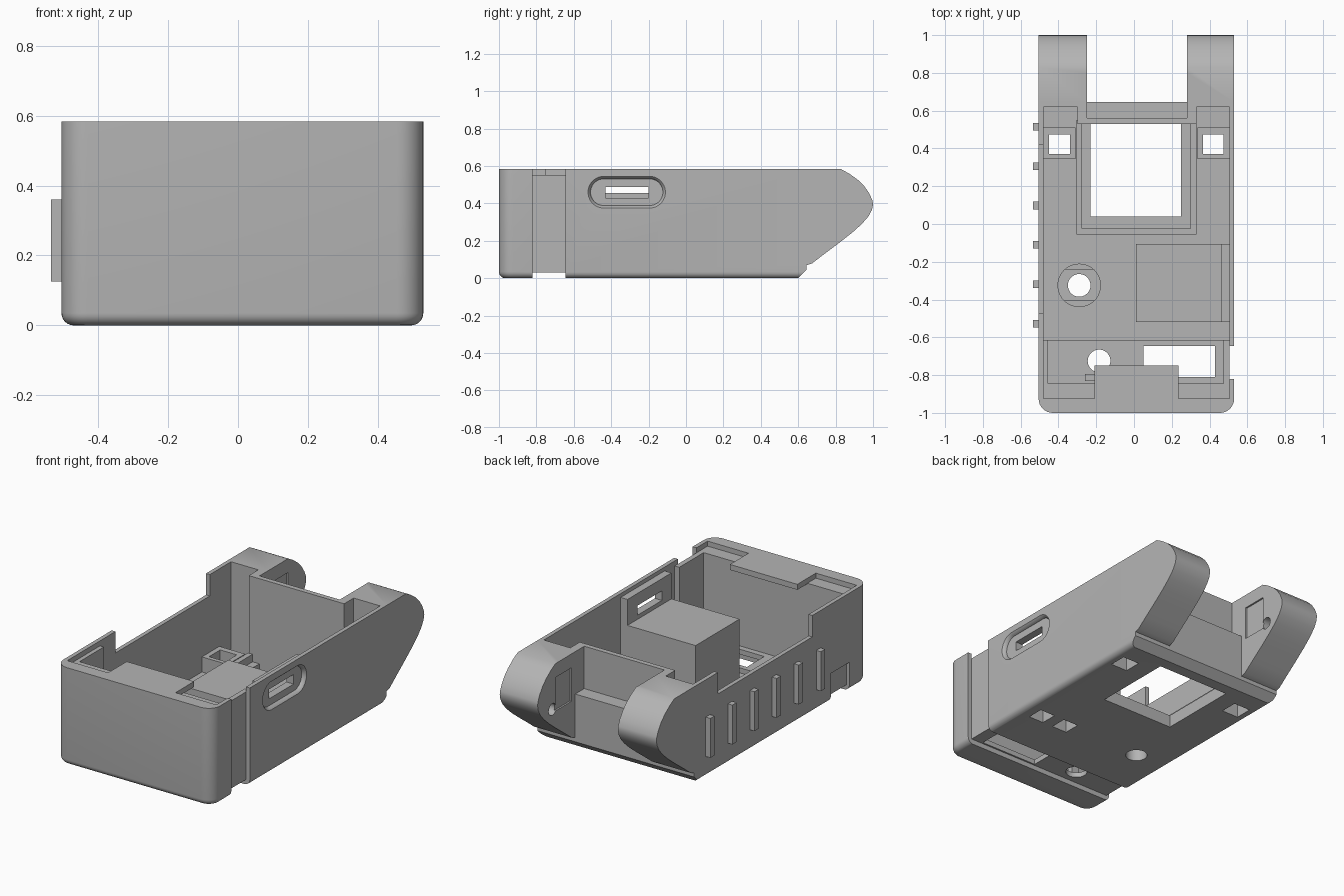
import bpy, bmesh, math
from mathutils import Matrix

if "Cube" in bpy.data.objects:
    bpy.data.objects.remove(bpy.data.objects["Cube"])

GREY = bpy.data.materials.new("plain grey")
GREY.diffuse_color = (0.46, 0.46, 0.46, 1)
GREY.use_nodes = True
GREY.node_tree.nodes["Principled BSDF"].inputs["Base Color"].default_value = GREY.diffuse_color


def make(name, bm):
    bmesh.ops.recalc_face_normals(bm, faces=bm.faces[:])
    me = bpy.data.meshes.new(name)
    bm.to_mesh(me)
    bm.free()
    me.materials.append(GREY)
    ob = bpy.data.objects.new(name, me)
    bpy.context.collection.objects.link(ob)
    return ob


def box(name, x0, x1, y0, y1, z0, z1):
    bm = bmesh.new()
    bmesh.ops.create_cube(bm, size=1)
    for v in bm.verts:
        v.co = ((x0, x1)[v.co.x > 0], (y0, y1)[v.co.y > 0], (z0, z1)[v.co.z > 0])
    return make(name, bm)


def cyl(name, x, y, z0, z1, r0, r1=None):
    bm = bmesh.new()
    bmesh.ops.create_cone(bm, cap_ends=True, segments=40, radius1=r0,
                          radius2=r1 or r0, depth=z1 - z0,
                          matrix=Matrix.Translation((x, y, (z0 + z1) / 2)))
    return make(name, bm)


def loft(name, rings):
    """Solid through matching rings of points."""
    bm = bmesh.new()
    vs = [[bm.verts.new(p) for p in ring] for ring in rings]
    bm.faces.new(vs[0])
    bm.faces.new(vs[-1])
    n = len(vs[0])
    for a, b in zip(vs, vs[1:]):
        for i in range(n):
            bm.faces.new((a[i], a[(i + 1) % n], b[(i + 1) % n], b[i]))
    return make(name, bm)


def boolean(ob, others, op='DIFFERENCE'):
    """Apply booleans and remove the helper objects."""
    for o in others:
        o.hide_render = True
        m = ob.modifiers.new("cut", 'BOOLEAN')
        m.object, m.operation, m.solver = o, op, 'EXACT'
        bpy.context.view_layer.update()
        dg = bpy.context.evaluated_depsgraph_get()
        me = bpy.data.meshes.new_from_object(ob.evaluated_get(dg))
        ob.modifiers.clear()
        ob.data = me
        bpy.data.objects.remove(o)


X0, X1, TOP = -0.505, 0.53, 0.583

# outer case block, rounded front corners and bottom edges
case = box("case", X0, X1, -1, 0.645, 0, TOP)
bm = bmesh.new()
bm.from_mesh(case.data)
front = [e for e in bm.edges if all(v.co.y < -0.9 for v in e.verts)
         and abs(e.verts[0].co.z - e.verts[1].co.z) > 0.1]
bmesh.ops.bevel(bm, geom=front, offset=0.075, segments=8, affect='EDGES', profile=0.5)
low = [e for e in bm.edges if all(v.co.z < 0.001 for v in e.verts)
       and not all(v.co.y > 0.6 for v in e.verts)]
bmesh.ops.bevel(bm, geom=low, offset=0.035, segments=6, affect='EDGES', profile=0.5)
bm.to_mesh(case.data)
bm.free()

# rear chamfer under the case
wedge = [(0.6, -0.01), (0.7, -0.01), (0.7, 0.07), (0.645, 0.045), (0.6, 0.0)]
boolean(case, [loft("wedge", [[(x, y, z) for y, z in wedge] for x in (-0.6, 0.6)])])

# rear ears with a rounded nose
nose = [(0.61, TOP), (0.83, TOP), (0.875, 0.558), (0.92, 0.525), (0.955, 0.49),
        (0.982, 0.45), (0.997, 0.415), (1, 0.395), (0.994, 0.365), (0.975, 0.33),
        (0.94, 0.29), (0.89, 0.245), (0.82, 0.19), (0.74, 0.13), (0.675, 0.08),
        (0.645, 0.07), (0.61, 0.07)]
ears = [loft("ear", [[(x, y, z) for y, z in nose] for x in pair])
        for pair in ((X0, -0.25), (0.28, X1))]
boolean(case, ears, 'UNION')

# cavities: main bay, side bays, front bay, lid recess, rear saddle, low left wall
boolean(case, [
    box("c", -0.48, 0.505, -0.615, 0.53, 0.03, 1),
    box("c", -0.48, -0.30, 0.5, 0.62, 0.03, 1),
    box("c", 0.33, 0.505, 0.5, 0.62, 0.03, 1),
    box("c", -0.455, 0.475, -0.845, -0.60, 0.06, 1),
    box("c", -0.48, 0.505, -0.925, -0.60, 0.553, 1),
    box("c", -0.25, 0.28, 0.56, 0.8, 0.33, 1),
    box("c", -0.6, -0.47, -0.47, 0.42, 0.455, 1),
])

# strap channel under and up the sides
boolean(case, [
    box("c", -0.7, 0.7, -0.82, -0.645, -0.1, 0.03),
    box("c", 0.505, 0.7, -0.82, -0.645, -0.1, 1),
    box("c", -0.7, -0.485, -0.82, -0.645, -0.1, 0.17),
])


def stadium(x, r, y0=-0.317, half=0.122, z0=0.46):
    pts = []
    for i in range(32):
        a = math.pi * (i + 0.5) / 16
        s = half if math.cos(a) > 0 else -half
        pts.append((x, y0 + s + r * math.cos(a), z0 + r * math.sin(a)))
    return pts


# floor openings, switch recess, pin holes
pins = []
for x in (-0.25, 0.28):
    p = cyl("pin", 0, 0, -0.05, 0.05, 0.035)
    p.data.transform(Matrix.Translation((x, 0.86, 0.32)) @ Matrix.Rotation(math.pi / 2, 4, 'Y'))
    pins.append(p)
boolean(case, pins + [
    box("c", -0.23, 0.25, 0.04, 0.53, -0.1, 0.2),
    box("c", 0.05, 0.43, -0.81, -0.645, -0.1, 0.2),
    cyl("c", -0.185, -0.725, -0.1, 0.2, 0.06),
    cyl("c", -0.29, -0.325, -0.1, 0.2, 0.06),
    box("c", -0.45, -0.34, 0.37, 0.475, -0.1, 0.2),
    box("c", 0.365, 0.475, 0.37, 0.475, -0.1, 0.2),
    box("c", 0.35, 0.45, -0.38, -0.28, -0.1, 0.2),
    box("c", 0.18, 0.28, -0.38, -0.28, -0.1, 0.2),
    loft("c", [stadium(0.50, 0.07), stadium(0.515, 0.073),
               stadium(0.525, 0.08), stadium(0.54, 0.095)]),
    box("c", -0.26, -0.2, 0.68, 0.83, 0.3, 0.5),
    box("c", 0.2, 0.29, 0.68, 0.83, 0.3, 0.5),
])

# battery box with blind holes below
battery = box("inner_box", 0.01, 0.507, -0.52, -0.105, 0.028, 0.405)
boolean(battery, [box("c", 0.35, 0.45, -0.38, -0.28, 0, 0.3),
                  box("c", 0.18, 0.28, -0.38, -0.28, 0, 0.3)])

# switch plate with slot
plate = box("switch_plate", 0.46, 0.507, -0.52, -0.105, 0.403, 0.56)
boolean(plate, [box("c", 0.4, 0.6, -0.43, -0.2, 0.43, 0.487)])

# front shelf and small stop
box("front_shelf", -0.21, 0.235, -0.93, -0.75, 0.55, TOP)
box("small_stop", -0.26, -0.21, -0.83, -0.795, 0.058, 0.12)

# stepped window surround, open at the back
surround = box("window_surround", -0.305, 0.33, -0.055, 0.55, 0.028, 0.12)
boolean(surround, [box("c", -0.275, 0.30, -0.025, 0.7, 0.075, 0.2),
                   box("c", -0.23, 0.25, 0.04, 0.7, 0, 0.2)])

# screw boss
boss = cyl("screw_boss", -0.29, -0.325, 0.028, 0.09, 0.115)
boolean(boss, [cyl("c", -0.29, -0.325, 0, 0.2, 0.06),
               box("c", -0.45, -0.1, -0.405, -0.24, 0.07, 0.2)])

# frames round the two square floor holes
for name, x0, x1, h0, h1 in (("left_frame", -0.482, -0.31, -0.45, -0.34),
                             ("right_frame", 0.337, 0.507, 0.365, 0.475)):
    frame = box(name, x0, x1, 0.345, 0.51, 0.028, 0.12)
    boolean(frame, [box("c", h0, h1, 0.37, 0.475, 0, 0.3)])

# grip ribs on the left wall
for i in range(6):
    y = 0.515 - 0.2085 * i
    box("grip_rib_%d" % (i + 1), -0.535, -0.5, y - 0.02, y + 0.02, 0.125, 0.36)

# shade rounded areas smoothly, keep crisp edges
for ob in bpy.context.scene.objects:
    ob.select_set(True)
bpy.context.view_layer.objects.active = case
bpy.ops.object.shade_smooth_by_angle(angle=math.radians(30))
